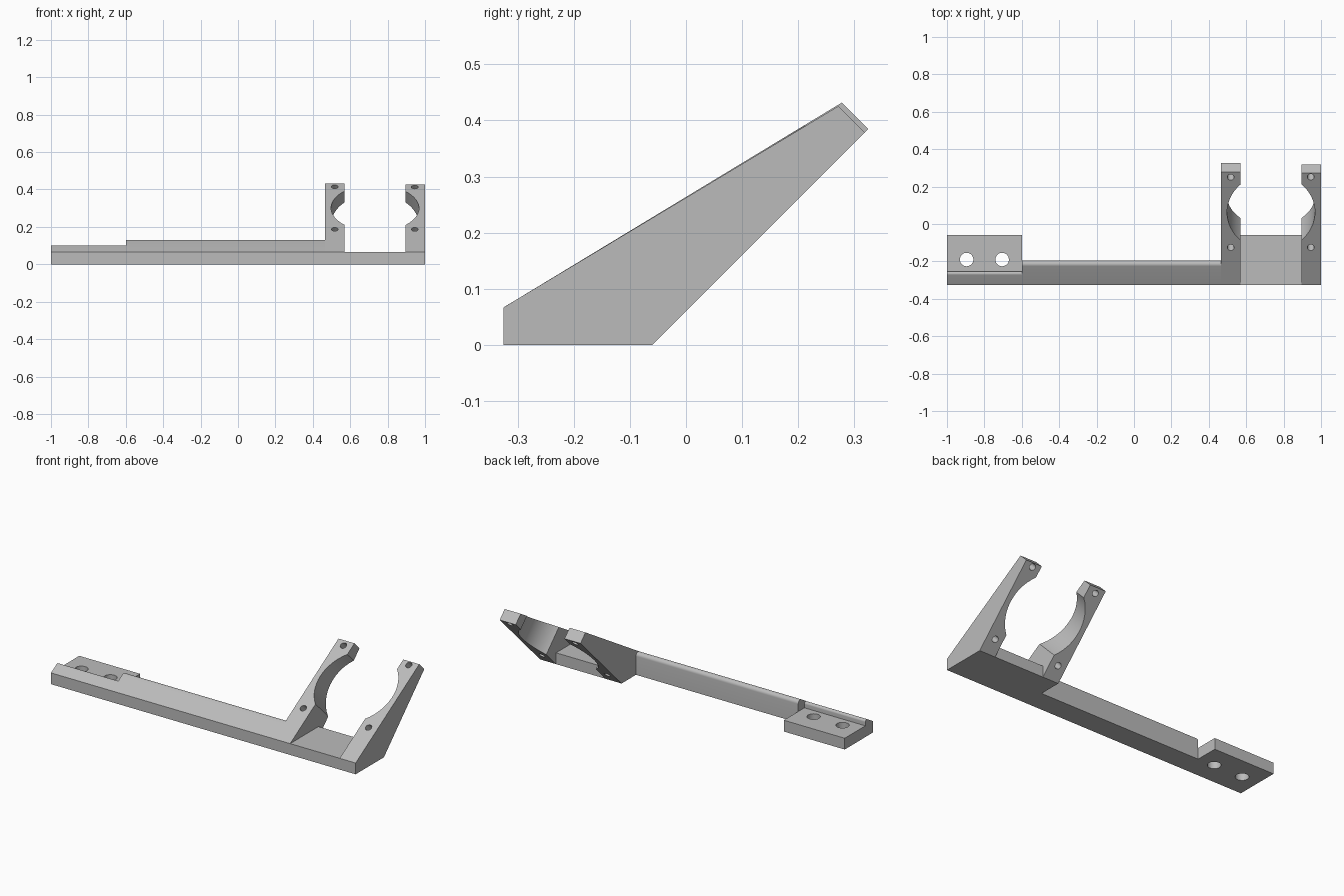
import bpy
import bmesh
from math import radians, sin, cos, tan, atan2
from mathutils import Matrix, Vector

cube = bpy.data.objects.get("Cube")
if cube:
    bpy.data.objects.remove(cube)

grey = bpy.data.materials.new("plain_grey")
grey.use_nodes = True
grey.diffuse_color = (0.5, 0.5, 0.5, 1)
grey.node_tree.nodes["Principled BSDF"].inputs["Base Color"].default_value = (0.5, 0.5, 0.5, 1)

FRONT, BACK, LIP = -0.325, -0.06, 0.067     # base depth and plate height
TIP_Y, TIP_Z = 0.278, 0.432                 # upper end of the long slope
SLOPE = atan2(TIP_Z - LIP, TIP_Y - FRONT)


def make_object(name, bm):
    bmesh.ops.recalc_face_normals(bm, faces=bm.faces)
    mesh = bpy.data.meshes.new(name)
    bm.to_mesh(mesh)
    bm.free()
    mesh.materials.append(grey)
    obj = bpy.data.objects.new(name, mesh)
    bpy.context.collection.objects.link(obj)
    return obj


def extrude_profile(name, x0, x1, profile):
    """Extrude a (y, z) outline along x."""
    bm = bmesh.new()
    face = bm.faces.new([bm.verts.new((x0, y, z)) for y, z in profile])
    swept = bmesh.ops.extrude_face_region(bm, geom=[face])["geom"]
    bmesh.ops.translate(bm, vec=(x1 - x0, 0, 0),
                        verts=[v for v in swept if isinstance(v, bmesh.types.BMVert)])
    return make_object(name, bm)


def drill(obj, centre, radius, tilt=0):
    """Cut a round hole through obj, its axis tilted about x."""
    bm = bmesh.new()
    bmesh.ops.create_cone(bm, cap_ends=True, segments=64, radius1=radius, radius2=radius,
                          depth=0.8, matrix=Matrix.Translation(Vector(centre))
                          @ Matrix.Rotation(tilt, 4, "X"))
    cutter = make_object("hole_cutter", bm)
    cutter.hide_render = True
    mod = obj.modifiers.new("hole", "BOOLEAN")
    mod.operation = "DIFFERENCE"
    mod.solver = "EXACT"
    mod.object = cutter
    bpy.context.view_layer.objects.active = obj
    bpy.ops.object.modifier_apply(modifier=mod.name)
    bpy.data.objects.remove(cutter)


def slope_z(y):
    return LIP + (y - FRONT) * tan(SLOPE)


def rounded_crest(back_y, radius, steps=10):
    """Arc from the vertical back wall over to the front slope."""
    sweep = radians(90) + SLOPE
    cy = back_y - radius
    cz = slope_z(back_y) - radius * tan(sweep / 2)
    return [(cy + radius * cos(sweep * i / steps), cz + radius * sin(sweep * i / steps))
            for i in range(steps + 1)]


# Long bar with a rounded rear crest
bar = extrude_profile("long_bar", -0.6, 0.465,
                      [(FRONT, 0), (-0.195, 0)] + rounded_crest(-0.195, 0.02) + [(FRONT, LIP)])

# Mounting plate with a low front ridge and two screw holes
plate = extrude_profile("mounting_plate", -1.0, -0.6,
                        [(FRONT, 0), (BACK, 0), (BACK, LIP), (-0.253, LIP)]
                        + rounded_crest(-0.253, 0.0125) + [(FRONT, LIP)])
for x in (-0.895, -0.705):
    drill(plate, (x, -0.19, 0.03), 0.036)

# Flat bridge between the arms
bridge = extrude_profile("arm_bridge", 0.57, 0.895,
                         [(FRONT, 0), (BACK, 0), (BACK, LIP), (FRONT, LIP)])

# Two tapering arms sharing one bore, each with two pin holes
arms = []
for name, x0, x1, pin_x, short in (("right_arm", 0.465, 0.57, 0.517, 0),
                                   ("left_arm", 0.895, 1.0, 0.945, 0.0065)):
    arm = extrude_profile(name, x0, x1, [
        (FRONT, 0), (BACK, 0), (0.325 - short, 0.385 - short),
        (TIP_Y - short, TIP_Z - short), (FRONT, LIP)])
    drill(arm, (0.7325, 0.062, slope_z(0.062)), 0.235, radians(45))
    for y in (0.25, -0.126):
        drill(arm, (pin_x, y, slope_z(y)), 0.018, radians(45))
    arms.append(arm)

# Smooth the rounded surfaces, keeping hard edges
bpy.ops.object.select_all(action="DESELECT")
for obj in [bar, plate, bridge] + arms:
    obj.select_set(True)
bpy.context.view_layer.objects.active = bar
bpy.ops.object.shade_smooth_by_angle(angle=radians(25))
